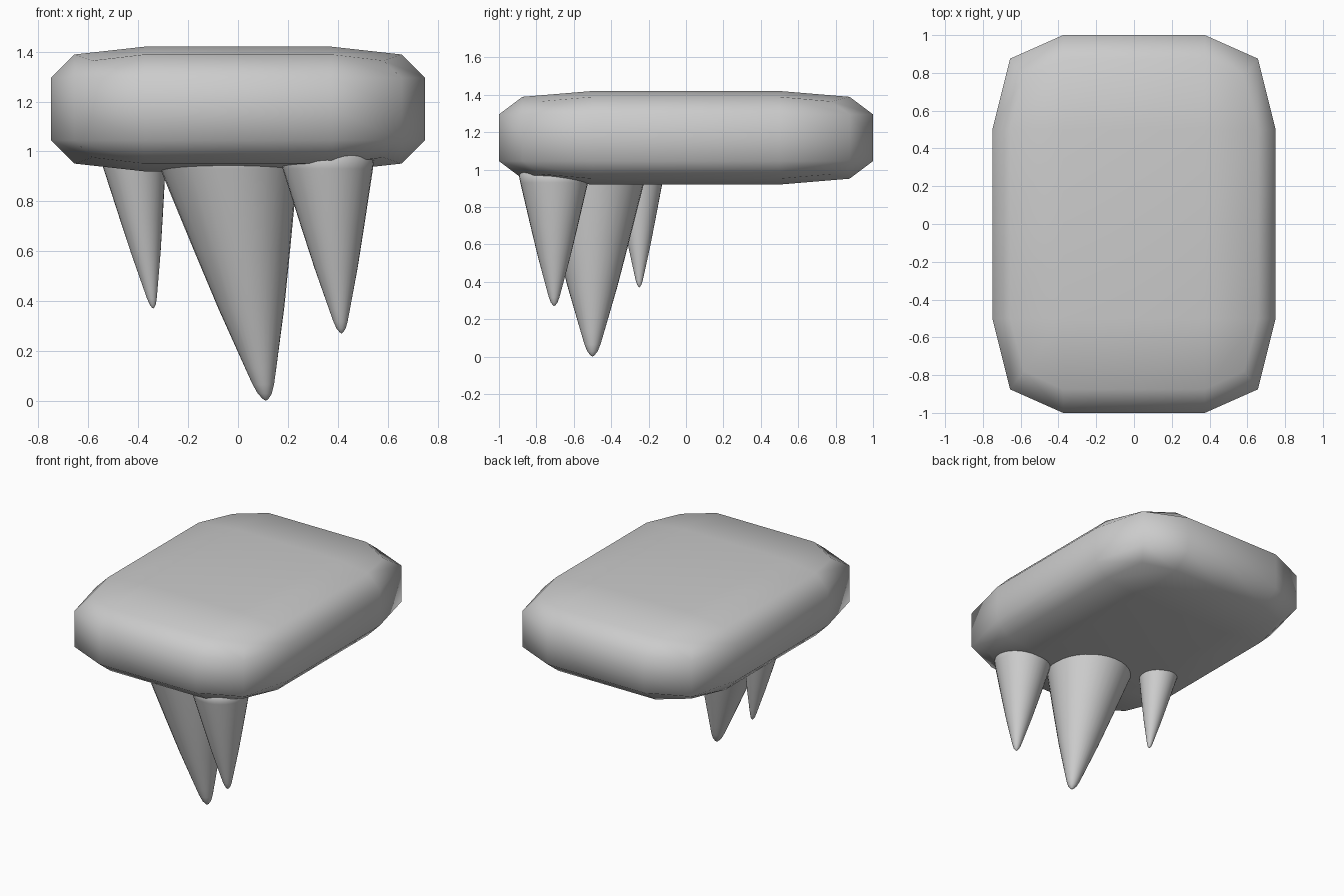
import bpy, bmesh, math
from mathutils import Vector

if "Cube" in bpy.data.objects:
    bpy.data.objects.remove(bpy.data.objects["Cube"])


def finish(name, bm):
    bmesh.ops.recalc_face_normals(bm, faces=bm.faces)
    mesh = bpy.data.meshes.new(name)
    bm.to_mesh(mesh)
    bm.free()
    for p in mesh.polygons:
        p.use_smooth = True
    obj = bpy.data.objects.new(name, mesh)
    bpy.context.collection.objects.link(obj)
    return obj


# Soft slab: cube cut in half along each axis, then one smoothing subdivision
bm = bmesh.new()
bmesh.ops.create_cube(bm, size=2)
bmesh.ops.subdivide_edges(bm, edges=bm.edges[:], cuts=1, use_grid_fill=True)
for v in bm.verts:
    v.co = Vector((v.co.x * 0.75, v.co.y, v.co.z * 0.25 + 1.17))
slab = finish("slab", bm)
sub = slab.modifiers.new("soften", 'SUBSURF')
sub.levels = sub.render_levels = 1
sub.use_limit_surface = False

# Spike profile: (fraction of height above tip, fraction of radius)
PROFILE = [(0.008, 0.04), (0.03, 0.1), (0.07, 0.155), (0.14, 0.225),
           (0.4, 0.48), (0.65, 0.7), (1.0, 1.0), (1.12, 1.09)]
SIDES = 32


def spike(name, tip, base, radius):
    tip, base = Vector(tip), Vector(base)
    bm = bmesh.new()
    point = bm.verts.new(tip)
    rings = []
    for t, r in PROFILE:
        c = tip.lerp(base, t)
        rings.append([bm.verts.new(c + Vector((math.cos(a), math.sin(a), 0)) * radius * r)
                      for a in (2 * math.pi * i / SIDES for i in range(SIDES))])
    for i in range(SIDES):
        j = (i + 1) % SIDES
        bm.faces.new((point, rings[0][j], rings[0][i]))
        for low, high in zip(rings, rings[1:]):
            bm.faces.new((low[i], low[j], high[j], high[i]))
    bm.faces.new(rings[-1])
    return finish(name, bm)


# Three leaning spikes hanging under the front half
spike("large_spike", (0.112, -0.5, 0.0), (-0.036, -0.5, 0.93), 0.276)
spike("right_spike", (0.415, -0.705, 0.27), (0.36, -0.705, 0.93), 0.181)
spike("left_spike", (-0.34, -0.25, 0.37), (-0.415, -0.25, 0.93), 0.124)
